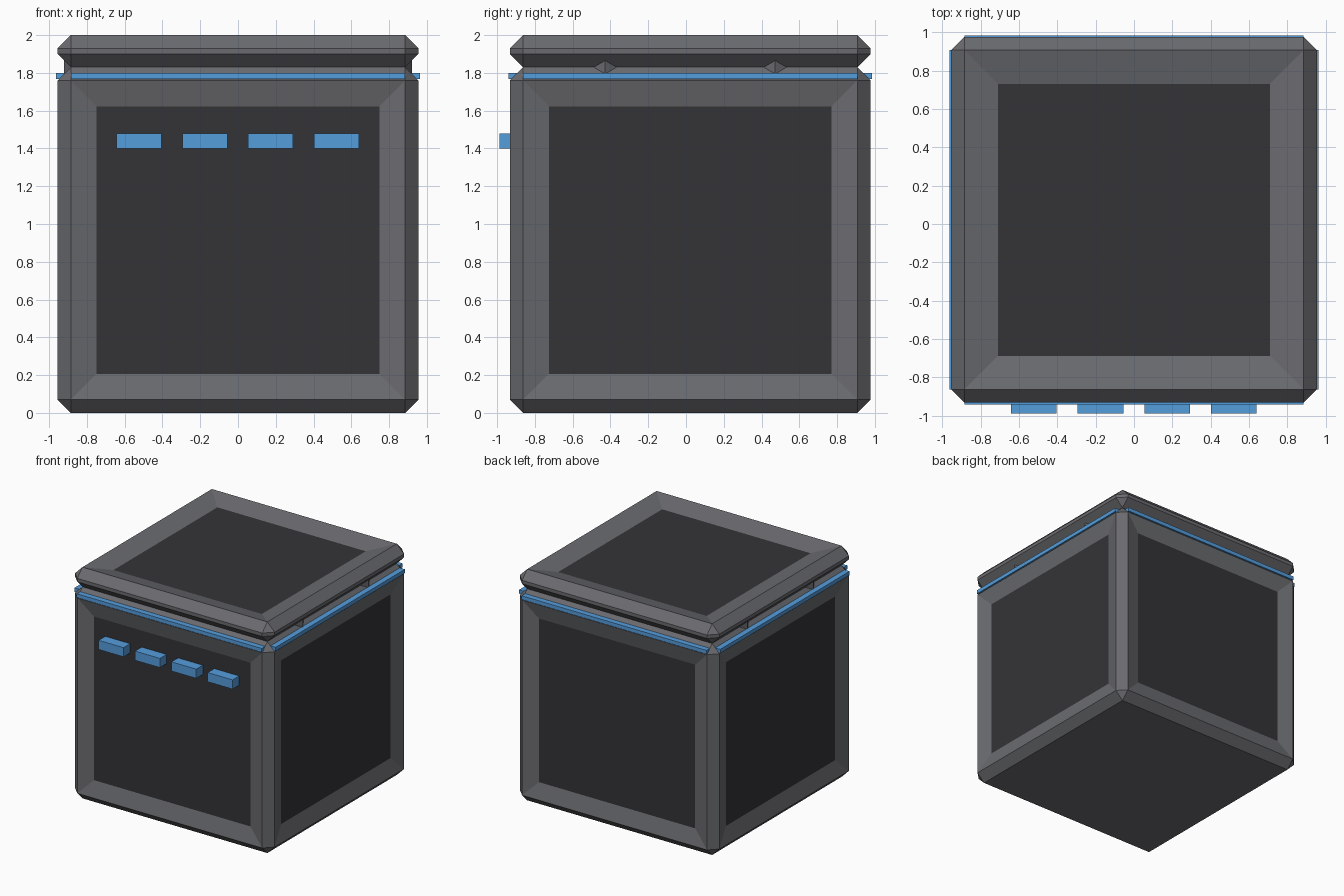
import bpy, bmesh
from mathutils import Vector

if "Cube" in bpy.data.objects:
    bpy.data.objects.remove(bpy.data.objects["Cube"])

CY = 0.022            # body centre in y
HALF = 0.955          # body half width
CH = 0.07             # chamfer size


def material(name, rgb):
    m = bpy.data.materials.new(name)
    m.diffuse_color = (*rgb, 1)
    m.use_nodes = True
    m.node_tree.nodes["Principled BSDF"].inputs["Base Color"].default_value = m.diffuse_color
    return m


FRAME = material("frame_grey", (0.145, 0.147, 0.16))
PANEL = material("panel_dark", (0.034, 0.033, 0.037))
BLUE = material("trim_blue", (0.09, 0.34, 0.72))


def finish(bm, name, mats):
    bmesh.ops.recalc_face_normals(bm, faces=bm.faces)
    me = bpy.data.meshes.new(name)
    bm.to_mesh(me)
    bm.free()
    for m in mats:
        me.materials.append(m)
    ob = bpy.data.objects.new(name, me)
    bpy.context.collection.objects.link(ob)
    return ob


def box_mesh(lo, hi):
    bm = bmesh.new()
    bmesh.ops.create_cube(bm, size=1)
    lo, hi = Vector(lo), Vector(hi)
    for v in bm.verts:
        v.co = (lo + hi) / 2 + v.co * (hi - lo)
    return bm


def box(name, lo, hi, mat):
    return finish(box_mesh(lo, hi), name, [mat])


def chamfered_block(name, z0, z1, wants_panel, inset, depth):
    """Chamfered box whose chosen faces get a sloped frame and sunken panel."""
    bm = box_mesh((-HALF, CY - HALF, z0), (HALF, CY + HALF, z1))
    bmesh.ops.bevel(bm, geom=bm.edges[:], offset=CH, segments=1,
                    profile=0.5, affect='EDGES')
    bm.normal_update()
    faces = [f for f in bm.faces if f.calc_area() > 1 and wants_panel(f.normal)]
    bmesh.ops.inset_individual(bm, faces=faces, thickness=inset, depth=-depth,
                               use_even_offset=True)
    for f in faces:
        f.material_index = 1
    return finish(bm, name, [FRAME, PANEL])


# Main body with four side panels, lid with one top panel
chamfered_block("body", 0, 1.83, lambda n: abs(n.z) < 0.1, 0.137, 0.035)
chamfered_block("lid", 1.83, 2.0, lambda n: n.z > 0.9, 0.175, 0.045)

# Blue trim strips around the top edge of the body
L, OUT, IN = HALF - CH, 0.963, 0.90
for side, s in (("front", -1), ("back", 1)):
    a, b = sorted((s * IN, s * OUT))
    box("trim_" + side, (-L, CY + a, 1.767), (L, CY + b, 1.80), BLUE)
for side, s in (("left", -1), ("right", 1)):
    a, b = sorted((s * IN, s * OUT))
    box("trim_" + side, (a, CY - L, 1.767), (b, CY + L, 1.80), BLUE)

# Row of four blue lights on the front panel
for i in range(4):
    x = -0.523 + i * 0.348
    box(f"front_light_{i + 1}", (x - 0.119, -0.988, 1.40),
        (x + 0.119, -0.88, 1.48), BLUE)

# Hexagonal pins peeking out of the groove between body and lid
R = 0.08
for sx in (-1, 1):
    for sy in (-1, 1):
        bm = bmesh.new()
        bmesh.ops.create_cone(bm, cap_ends=True, segments=6, radius1=R,
                              radius2=R, depth=0.12)
        for v in bm.verts:      # turn a corner outwards along x
            v.co = Vector((v.co.y + sx * (0.92 - R),
                           v.co.x + CY + sy * 0.45, v.co.z + 1.83))
        finish(bm, "lid_pin", [FRAME])
